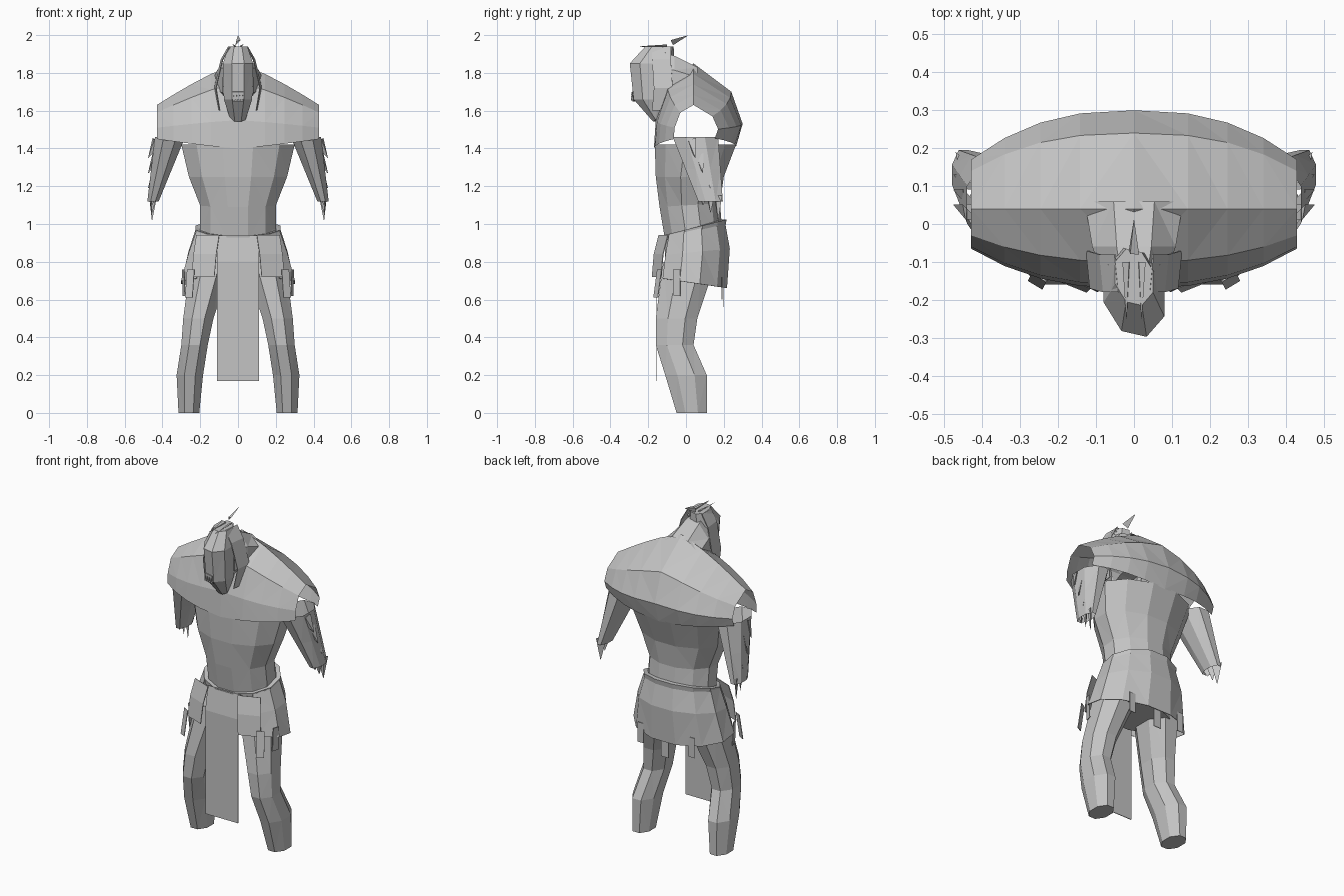
import bpy, bmesh
from math import sin, cos, pi, tau, copysign
from mathutils import Vector

if "Cube" in bpy.data.objects:
    bpy.data.objects.remove(bpy.data.objects["Cube"], do_unlink=True)

shade = (0.55, 0.55, 0.55, 1)
grey = bpy.data.materials.new("plain grey")
grey.use_nodes = True
grey.diffuse_color = shade
grey.node_tree.nodes["Principled BSDF"].inputs["Base Color"].default_value = shade


def loft(name, rings, closed=True, capped=False, flip=False):
    """Skin a series of point rings; flip makes the opposite-hand copy."""
    bm = bmesh.new()
    hand = -1 if flip else 1
    rows = [[bm.verts.new((x * hand, y, z)) for x, y, z in ring] for ring in rings]
    count = len(rows[0])
    for lower, upper in zip(rows, rows[1:]):
        for i in range(count if closed else count - 1):
            j = (i + 1) % count
            bm.faces.new((lower[i], lower[j], upper[j], upper[i]))
    if capped:
        bm.faces.new(rows[0])
        bm.faces.new(rows[-1])
    bmesh.ops.triangulate(bm, faces=bm.faces[:])
    bmesh.ops.recalc_face_normals(bm, faces=bm.faces[:])
    mesh = bpy.data.meshes.new(name)
    bm.to_mesh(mesh)
    bm.free()
    mesh.materials.append(grey)
    part = bpy.data.objects.new(name, mesh)
    bpy.context.collection.objects.link(part)
    return part


def oval(z, x, width, y, depth, sides=8, tilt=0, skew=0):
    """Faceted ring starting beside the front centre; tilt raises the back."""
    grow = 1 / cos(pi / sides)
    angles = [tau * (i + 0.5) / sides - pi / 2 for i in range(sides)]
    return [(x + width * grow * cos(a), y + depth * grow * sin(a) - skew * width * cos(a),
             z + tilt * sin(a)) for a in angles]


def cloth(name, rows, flip=False):
    part = loft(name, rows, closed=False, flip=flip)
    solid = part.modifiers.new("cloth", "SOLIDIFY")
    solid.thickness = 0.004
    solid.offset = 0


def strip(name, path, width, across=(1, 0, 0), flip=False):
    """Flat band of cloth following a path."""
    side = Vector(across).normalized() * width / 2
    cloth(name, [[Vector(p) - side, Vector(p) + side] for p in path], flip=flip)


def shard(name, base, tip, width, flip=False):
    """Thin pointed sliver."""
    base, tip = Vector(base), Vector(tip)
    run = tip - base
    side = run.orthogonal().normalized() * width / 2
    rise = side.cross(run).normalized() * width / 3
    corners = (side, -side, rise)
    loft(name, [[base + c for c in corners], [tip + c / 20 for c in corners]],
         capped=True, flip=flip)


def both(make, name, *args, **options):
    make("left_" + name, *args, **options)
    make("right_" + name, *args, flip=True, **options)


def mix(a, b, t):
    return a + (b - a) * t


# Lower torso, flaring into the back and open at the top
loft("torso", [oval(z, 0, width, y, depth, sides=12, tilt=tilt) for z, width, y, depth, tilt in (
    (0.95, 0.2, 0.04, 0.15, 0.04), (1.1, 0.2, 0.02, 0.16, 0.01),
    (1.25, 0.26, 0.02, 0.18, 0), (1.42, 0.3, 0.05, 0.215, 0))])

# Hunched shoulders: one arch that shrinks towards each open sleeve
arch = [(-0.17, 1.4), (-0.16, 1.55), (-0.1, 1.75), (0.04, 1.85),
        (0.24, 1.7), (0.3, 1.53), (0.265, 1.41)]
shoulder_rows = []
for i in range(-4, 5):
    t = abs(i) / 4
    shoulder_rows.append([(copysign(0.43 * t ** 0.8, i), mix(y, y / 2 + 0.02, t * t),
                           mix(z, 1.45 + 0.4 * (z - 1.4), t)) for y, z in arch])
loft("shoulders", shoulder_rows, closed=False)

# Sleeves: narrowing tubes swept outward and back
sleeve_rows = [oval(mix(1.46, 1.12, t), mix(0.36, 0.45, t), mix(0.08, 0.03, t),
                    mix(0.05, 0.13, t), mix(0.12, 0.065, t)) for t in (0, 0.5, 1)]
both(loft, "sleeve", sleeve_rows)

# Torn sleeve ends and outer tatters
for i in range(3):
    y = 0.09 + i * 0.04
    both(shard, f"cuff_tatter_{i}", (0.45, y, 1.15), (0.455, y, 1.1 - i * 0.04), 0.06)
    both(shard, f"sleeve_tatter_{i}", (0.43, y - 0.06, 1.44 - i * 0.08),
         (0.475, y - 0.04, 1.35 - i * 0.08), 0.07)

# Hips and bent legs
loft("hips", [oval(z, 0, 0.2, 0.03, 0.14, sides=12) for z in (0.97, 0.7)], capped=True)
both(loft, "leg", [oval(*row) for row in (
    (0.8, 0.14, 0.11, 0.02, 0.14), (0.5, 0.21, 0.08, -0.05, 0.11),
    (0.36, 0.23, 0.07, -0.06, 0.1), (0.2, 0.255, 0.07, 0, 0.11),
    (0, 0.26, 0.055, 0.03, 0.08))], capped=True)

# Belt and flared kilt, with the kilt open at the front
loft("belt", [oval(z, 0, width, 0.04, width - 0.05, sides=12, tilt=0.045)
              for z, width in ((0.98, 0.2), (0.98, 0.225), (0.95, 0.22))])
cloth("kilt", [oval(z, 0, width, y, depth, sides=12, tilt=tilt)[1:-1]
               for z, width, y, depth, tilt in (
    (0.97, 0.22, 0.035, 0.17, 0.04), (0.85, 0.26, 0.035, 0.195, 0.02), (0.69, 0.3, 0.02, 0.195, -0.03))])
both(strip, "kilt_front_panel", [(0.16, -0.12, 0.94), (0.175, -0.145, 0.84), (0.185, -0.155, 0.72)],
     0.13, across=(1, 0.4, 0))

# Loose strips along the kilt hem
both(strip, "front_strip", [(0.25, -0.14, 0.76), (0.26, -0.16, 0.61)], 0.045, across=(1, 0.6, 0))
both(strip, "side_strip", [(0.29, -0.05, 0.76), (0.285, -0.05, 0.62)], 0.04, across=(0.3, 1, 0))
both(strip, "back_strip", [(0.17, 0.19, 0.72), (0.17, 0.19, 0.6)], 0.04)
strip("tail_strip", [(0, 0.2, 0.72), (0, 0.2, 0.56)], 0.05)

# Long front loincloth
strip("loincloth", [(0, -0.13, 0.94), (0, -0.155, 0.8), (0, -0.155, 0.17)], 0.22)

# Neck: upright rings reaching forward from the back to the skull
neck_rows = [oval(y, 0, width, z, height) for y, width, z, height in (
    (0.06, 0.13, 1.74, 0.09), (-0.06, 0.11, 1.76, 0.13), (-0.15, 0.08, 1.76, 0.16))]
loft("neck", [[(x, y, z) for x, z, y in row] for row in neck_rows])

# Head, turned slightly to one side
loft("head", [oval(z, 0, width, y, depth, tilt=tilt, skew=0.25) for z, width, y, depth, tilt in (
    (1.56, 0.04, -0.14, 0.03, 0.02), (1.66, 0.075, -0.17, 0.1, 0),
    (1.85, 0.08, -0.18, 0.11, 0), (1.94, 0.05, -0.14, 0.07, 0))], capped=True)

# Hood flaps and hair round the face
both(strip, "hood_flap", [(0.045, -0.13, 1.94), (0.085, -0.13, 1.87),
                          (0.12, -0.12, 1.72), (0.1, -0.13, 1.6)], 0.1, across=(0.1, 1, 0))
for i in range(3):
    x = 0.02 + i * 0.02
    both(shard, f"fringe_{i}", (x, -0.1, 1.94 - i * 0.02), (x, -0.25 + i * 0.03, 1.94 - i * 0.06), 0.03)

# Jaw plate and teeth
strip("jaw", [(0, -0.274, 1.65), (0, -0.28, 1.7)], 0.06, across=(1, -0.25, 0))
for i in range(4):
    x = (i - 1.5) * 0.016
    shard(f"tooth_{i}", (x, -0.28 - x / 4, 1.655), (x, -0.285 - x / 4, 1.69), 0.014)

# Loose crest spike above the head
shard("crest_spike", (0, -0.075, 1.96), (0, 0.01, 1.998), 0.04)
